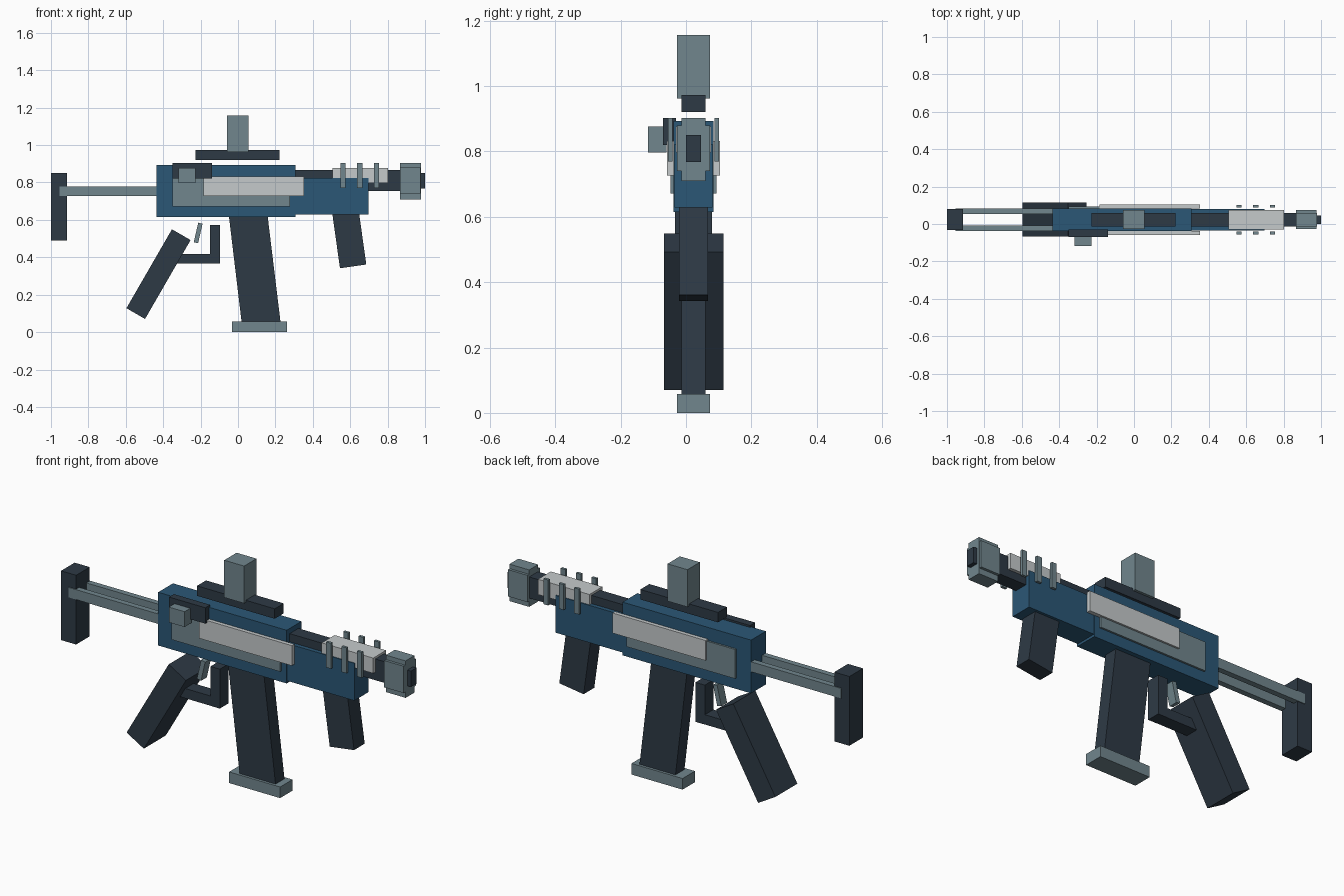
import bpy
from mathutils import Vector, Matrix
import math

cube = bpy.data.objects.get("Cube")
if cube:
    bpy.data.objects.remove(cube, do_unlink=True)

MID = 0.023  # depth of the model's long centre plane


def material(name, rgb):
    m = bpy.data.materials.new(name)
    m.use_nodes = True
    m.diffuse_color = (*rgb, 1)
    m.node_tree.nodes["Principled BSDF"].inputs["Base Color"].default_value = (*rgb, 1)
    return m


DARK = material("dark slate", (0.027, 0.042, 0.06))
GREY = material("steel grey", (0.165, 0.24, 0.27))
BLUE = material("deep blue", (0.024, 0.095, 0.18))
PALE = material("pale grey", (0.56, 0.59, 0.6))


def prism(name, mat, outline, y0, y1):
    """Extrude a side outline of (x, z) corners from y0 to y1."""
    n = len(outline)
    verts = [(x, y, z) for y in (y0, y1) for x, z in outline]
    faces = [tuple(range(n)), tuple(range(2 * n - 1, n - 1, -1))]
    faces += [(i, i + n, (i + 1) % n + n, (i + 1) % n) for i in range(n)]
    mesh = bpy.data.meshes.new(name)
    mesh.from_pydata(verts, [], faces)
    mesh.materials.append(mat)
    ob = bpy.data.objects.new(name, mesh)
    bpy.context.collection.objects.link(ob)
    return ob


def box(name, mat, x0, x1, z0, z1, y0, y1):
    return prism(name, mat, [(x0, z0), (x1, z0), (x1, z1), (x0, z1)], y0, y1)


def centred(name, mat, x0, x1, z0, z1, half):
    return box(name, mat, x0, x1, z0, z1, MID - half, MID + half)


def pair(name, mat, x0, x1, z0, z1, near, far):
    """The same block on both sides of the centre plane."""
    box("right_" + name, mat, x0, x1, z0, z1, MID - far, MID - near)
    box("left_" + name, mat, x0, x1, z0, z1, MID + near, MID + far)


def tilted(name, mat, cx, cz, width, length, degrees, half):
    """A block leaning in the side plane, positive towards -x at its foot."""
    turn = Matrix.Rotation(math.radians(-degrees), 2)
    w, l = width / 2, length / 2
    pts = [turn @ Vector(p) for p in ((-w, -l), (w, -l), (w, l), (-w, l))]
    return prism(name, mat, [(cx + p.x, cz + p.y) for p in pts], MID - half, MID + half)


# Main body
centred("receiver", BLUE, -0.435, 0.308, 0.615, 0.893, 0.061)
centred("fore_body", BLUE, 0.29, 0.697, 0.628, 0.823, 0.058)
pair("side_plate", GREY, -0.35, 0.277, 0.672, 0.825, 0.05, 0.071)
pair("side_cover", PALE, -0.185, 0.352, 0.727, 0.832, 0.06, 0.081)

# Stock
centred("butt_plate", DARK, -1.0, -0.913, 0.49, 0.852, 0.056)
pair("stock_bar", GREY, -0.955, -0.42, 0.727, 0.779, 0.03, 0.06)

# Barrel, cover with ribs, and muzzle
centred("barrel", DARK, 0.29, 0.88, 0.755, 0.866, 0.036)
centred("barrel_cover", PALE, 0.505, 0.803, 0.797, 0.877, 0.053)
for i, x in enumerate((0.562, 0.651, 0.74)):
    pair("rib_%d" % (i + 1), GREY, x - 0.014, x + 0.014, 0.77, 0.903, 0.064, 0.078)
centred("muzzle_tall_block", GREY, 0.865, 0.979, 0.71, 0.903, 0.037)
centred("muzzle_wide_block", GREY, 0.865, 0.977, 0.74, 0.88, 0.051)
centred("muzzle_tip", DARK, 0.87, 1.0, 0.767, 0.85, 0.023)

# Top rail and sight
centred("top_rail", DARK, -0.227, 0.222, 0.921, 0.973, 0.037)
centred("sight", GREY, -0.06, 0.055, 0.962, 1.157, 0.051)

# Handle on the right side
box("bolt_slide", DARK, -0.35, -0.14, 0.82, 0.903, -0.07, -0.03)
box("bolt_knob", GREY, -0.318, -0.227, 0.797, 0.877, -0.117, -0.06)

# Magazine
prism("magazine", DARK, [(0.021, 0.04), (0.229, 0.04), (0.156, 0.64), (-0.051, 0.64)],
      MID - 0.037, MID + 0.037)
centred("magazine_base", GREY, -0.032, 0.263, 0.0, 0.058, 0.051)

# Grips, trigger and guard
tilted("rear_grip", DARK, -0.425, 0.31, 0.115, 0.487, 30, 0.091)
tilted("front_grip", DARK, 0.594, 0.505, 0.142, 0.31, -8, 0.044)
tilted("trigger", GREY, -0.213, 0.53, 0.024, 0.107, 13, 0.024)
centred("guard_front", DARK, -0.15, -0.096, 0.366, 0.572, 0.036)
centred("guard_bottom", DARK, -0.36, -0.12, 0.366, 0.417, 0.035)
